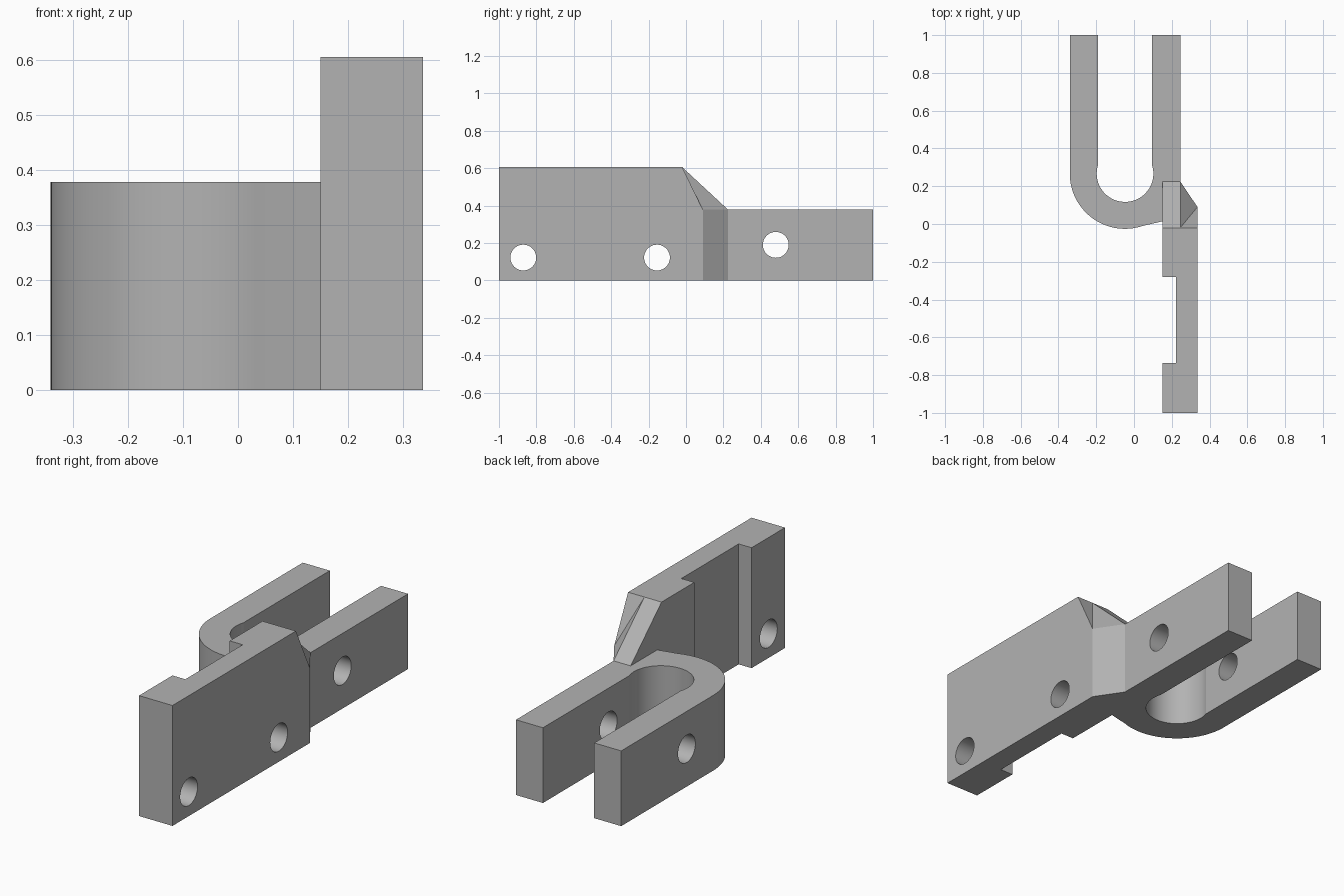
import bpy, bmesh, math
from mathutils import Matrix

cube = bpy.data.objects.get("Cube")
if cube:
    bpy.data.objects.remove(cube, do_unlink=True)

grey = bpy.data.materials.new("plain grey")
grey.use_nodes = True
COLOUR = (0.45, 0.45, 0.45, 1)
grey.diffuse_color = COLOUR
grey.node_tree.nodes["Principled BSDF"].inputs["Base Color"].default_value = COLOUR

LOW, HIGH = 0.378, 0.605      # fork height, plate height
CX, CY = -0.0475, 0.267       # centre of the fork bend
OUTER, INNER, GAP = 0.2925, 0.15, 0.1425


def finish(bm, name):
    bmesh.ops.recalc_face_normals(bm, faces=bm.faces)
    mesh = bpy.data.meshes.new(name)
    bm.to_mesh(mesh)
    bm.free()
    mesh.materials.append(grey)
    obj = bpy.data.objects.new(name, mesh)
    bpy.context.collection.objects.link(obj)
    return obj


def arc(radius, start, end, steps):
    angles = [math.radians(start + (end - start) * i / steps) for i in range(steps + 1)]
    return [(CX + radius * math.cos(a), CY + radius * math.sin(a)) for a in angles]


# U-shaped fork, running into the plate with a short tangent web
tilt = math.degrees(math.acos(GAP / INNER))
outline = [(CX - GAP, 1), (CX - OUTER, 1)]
outline += arc(OUTER, 180, 289, 36)
outline += [(0.15, 0.014), (0.2, 0.014), (0.2, 0.2), (CX + OUTER, 0.2), (CX + OUTER, 1), (CX + GAP, 1)]
outline += arc(INNER, tilt, -180 - tilt, 48)
bm = bmesh.new()
face = bm.faces.new([bm.verts.new((x, y, 0)) for x, y in outline])
top = bmesh.ops.extrude_face_region(bm, geom=[face])["geom"]
bmesh.ops.translate(bm, verts=[v for v in top if isinstance(v, bmesh.types.BMVert)], vec=(0, 0, LOW))
fork = finish(bm, "fork")

# Tall plate with a notch on its inner side and a faceted sloping nose
plan = [(0.15, -1), (0.336, -1), (0.336, -0.02), (0.336, 0.09), (0.245, 0.225),
        (0.15, 0.225), (0.15, -0.02), (0.15, -0.28), (0.222, -0.28),
        (0.222, -0.735), (0.15, -0.735)]
bm = bmesh.new()
bottom = [bm.verts.new((x, y, 0)) for x, y in plan]
upper = [bm.verts.new((x, y, LOW if y > 0 else HIGH)) for x, y in plan]
ridge = bm.verts.new((0.245, -0.02, HIGH))
for i in range(len(plan)):
    j = (i + 1) % len(plan)
    bm.faces.new((bottom[i], bottom[j], upper[j], upper[i]))
bm.faces.new(bottom)
bm.faces.new(upper[:3] + [ridge] + upper[6:])
bm.faces.new((ridge, upper[2], upper[3]))
bm.faces.new((ridge, upper[3], upper[4]))
bm.faces.new((ridge, upper[4], upper[5], upper[6]))
bracket = finish(bm, "bracket")

# Cross holes through the plate and both fork arms
bm = bmesh.new()
for y, z in ((-0.87, 0.122), (-0.155, 0.122), (0.48, 0.19)):
    bmesh.ops.create_cone(bm, cap_ends=True, segments=48, radius1=0.069, radius2=0.069, depth=2,
                          matrix=Matrix.Translation((0, y, z)) @ Matrix.Rotation(math.pi / 2, 4, "Y"))
drills = finish(bm, "hole_cutters")

# Join the fork to the plate, then drill
bpy.context.view_layer.objects.active = bracket
bracket.select_set(True)
for helper, operation in ((fork, "UNION"), (drills, "DIFFERENCE")):
    mod = bracket.modifiers.new(helper.name, "BOOLEAN")
    mod.operation, mod.object, mod.solver = operation, helper, "EXACT"
    bpy.ops.object.modifier_apply(modifier=mod.name)
    bpy.data.objects.remove(helper, do_unlink=True)
bpy.ops.object.shade_smooth_by_angle(angle=math.radians(12))
